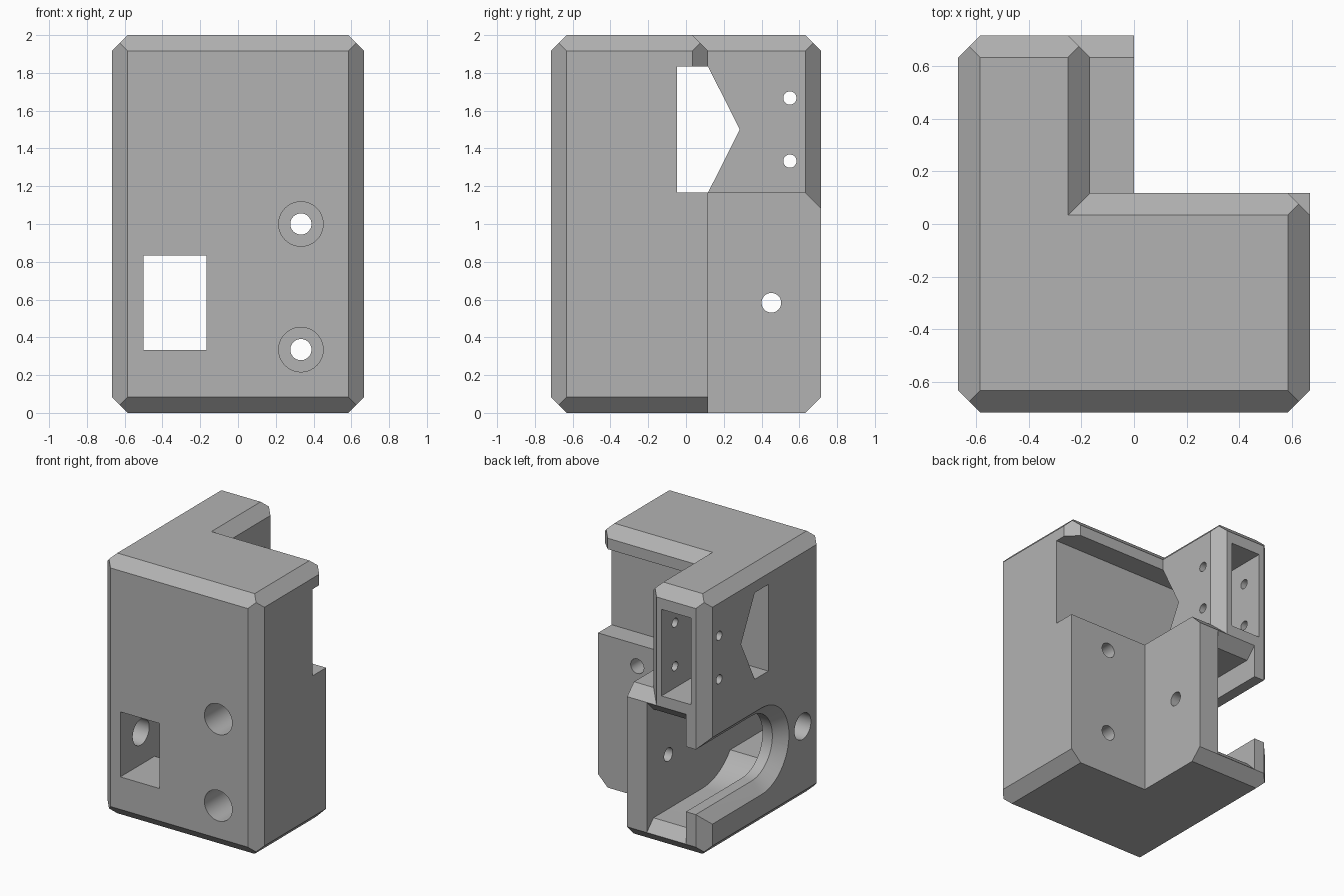
import bpy, bmesh, math
from mathutils import Vector

cube = bpy.data.objects.get("Cube")
if cube:
    bpy.data.objects.remove(cube)

C = 0.083            # chamfer width
W, D = 0.667, 0.715  # half width, half depth
STEP = 0.117         # back of the front block
SHELF = 1.167        # top of the lower block
MID = 0.583          # height of the side slot


def finish(bm, name):
    bmesh.ops.recalc_face_normals(bm, faces=bm.faces)
    mesh = bpy.data.meshes.new(name)
    bm.to_mesh(mesh)
    bm.free()
    ob = bpy.data.objects.new(name, mesh)
    bpy.context.scene.collection.objects.link(ob)
    return ob


def block(name, lo, hi, edges=()):
    """Box whose listed edges (given as outward signs) are chamfered."""
    lo, hi = Vector(lo), Vector(hi)
    mid, half = (lo + hi) / 2, (hi - lo) / 2
    bm = bmesh.new()
    bmesh.ops.create_cube(bm, size=2)
    for v in bm.verts:
        v.co = mid + v.co * half
    for e in edges:
        n = Vector(e)
        p = mid + half * n
        p -= n * C / 2
        bmesh.ops.bisect_plane(bm, geom=bm.verts[:] + bm.edges[:] + bm.faces[:],
                               plane_co=p, plane_no=n, clear_outer=True, dist=1e-5)
        bmesh.ops.holes_fill(bm, edges=[b for b in bm.edges if b.is_boundary])
    return finish(bm, name)


def loft(name, axis, a, prof_a, b, prof_b=None):
    """Prism along x or y between two matching profiles."""
    bm = bmesh.new()
    rings = []
    for t, prof in ((a, prof_a), (b, prof_b or prof_a)):
        rings.append([bm.verts.new((t, u, v) if axis == "x" else (u, t, v)) for u, v in prof])
    n = len(prof_a)
    bm.faces.new(rings[0])
    bm.faces.new(rings[1])
    for i in range(n):
        j = (i + 1) % n
        bm.faces.new((rings[0][i], rings[0][j], rings[1][j], rings[1][i]))
    return finish(bm, name)


def circle(u, v, r, n=40):
    return [(u + r * math.cos(2 * math.pi * i / n), v + r * math.sin(2 * math.pi * i / n))
            for i in range(n)]


def slot(r, n=24):
    """Half-round end, open towards the back."""
    arc = [math.pi * (0.5 + i / n) for i in range(n + 1)]
    return ([(0.035 + r * math.cos(t), MID + r * math.sin(t)) for t in arc]
            + [(1, MID - r), (1, MID + r)])


def combine(target, tool, operation):
    m = target.modifiers.new("combine", "BOOLEAN")
    m.object, m.operation, m.solver = tool, operation, "EXACT"
    bpy.context.view_layer.update()
    deps = bpy.context.evaluated_depsgraph_get()
    mesh = bpy.data.meshes.new_from_object(target.evaluated_get(deps))
    target.modifiers.clear()
    target.data = mesh
    bpy.data.objects.remove(tool)


# Solid body: front block with its top lip, low back block and tall back arm
body = block("bracket_body", (-W, -D, 0), (W, STEP, SHELF),
             [(-1, -1, 0), (1, -1, 0), (-1, 0, -1), (1, 0, -1), (0, -1, -1)])
solids = [
    block("upper_block", (-W, -D, 1), (W, STEP, 2),
          [(-1, -1, 0), (1, -1, 0), (1, 1, 0),
           (-1, 0, 1), (1, 0, 1), (0, -1, 1), (0, 1, 1)]),
    block("low_back_block", (-W, -0.3, 0), (0, D, SHELF),
          [(-1, 1, 0), (-1, 0, -1), (0, 1, -1), (0, 1, 1)]),
    block("tall_arm", (-W, -0.3, 0.5), (-0.167, D, 2),
          [(-1, 1, 0), (1, 1, 0), (-1, 0, 1), (1, 0, 1), (0, 1, 1)]),
]
for s in solids:
    combine(body, s, "UNION")

# Notch under the lip, pointed side opening and arm pocket
LOW, HIGH = SHELF, 1.833
cutters = [
    block("notch", (-0.167, -0.048, LOW), (1, 1, HIGH)),
    loft("pointed_opening", "x", -1,
         [(-0.048, LOW), (-0.048, HIGH), (STEP, HIGH), (0.285, 1.5), (STEP, LOW)], -0.1),
    block("arm_pocket", (-0.542, 0.1, LOW), (-0.292, 1, HIGH)),
    # Front window and the undercut side slot with flared mouths
    block("window", (-0.5, -1, MID - 0.25), (-0.167, 0.1, MID + 0.25)),
    loft("slot_chamber", "x", -0.5, slot(0.417), -0.167),
    loft("slot_neck", "x", -0.8, slot(0.25), -0.4),
    loft("slot_flare", "x", -W - C, slot(0.25 + 2 * C), -W + C, slot(0.25)),
    loft("back_flare", "x", -0.5,
         [(D - C, 0.167), (D + C, 0.001), (D + C, 1.165), (D - C, 1.0)], -0.167),
    # Side holes
    loft("side_hole", "x", -1, circle(-0.465, MID, 0.1), -0.4),
    loft("cross_hole", "x", -0.3, circle(0.452, MID, 0.052), 0.5),
]
for z in (1.333, 1.667):
    cutters.append(loft("pin_hole", "x", -1, circle(0.55, z, 0.035), -0.1))
# Counterbored screw holes
for z in (0.335, 1.0):
    cutters.append(loft("screw_hole", "y", -1, circle(0.333, z, 0.056), 0.5))
    cutters.append(loft("screw_head_bore", "y", -1, circle(0.333, z, 0.118), -0.17))
for c in cutters:
    combine(body, c, "DIFFERENCE")

# Plain grey material
grey = bpy.data.materials.new("plain_grey")
grey.use_nodes = True
colour = (0.45, 0.45, 0.45, 1)
grey.diffuse_color = colour
grey.node_tree.nodes["Principled BSDF"].inputs["Base Color"].default_value = colour
body.data.materials.clear()
body.data.materials.append(grey)

bpy.ops.object.select_all(action="DESELECT")
body.select_set(True)
bpy.context.view_layer.objects.active = body
bpy.ops.object.shade_smooth_by_angle(angle=math.radians(25))
